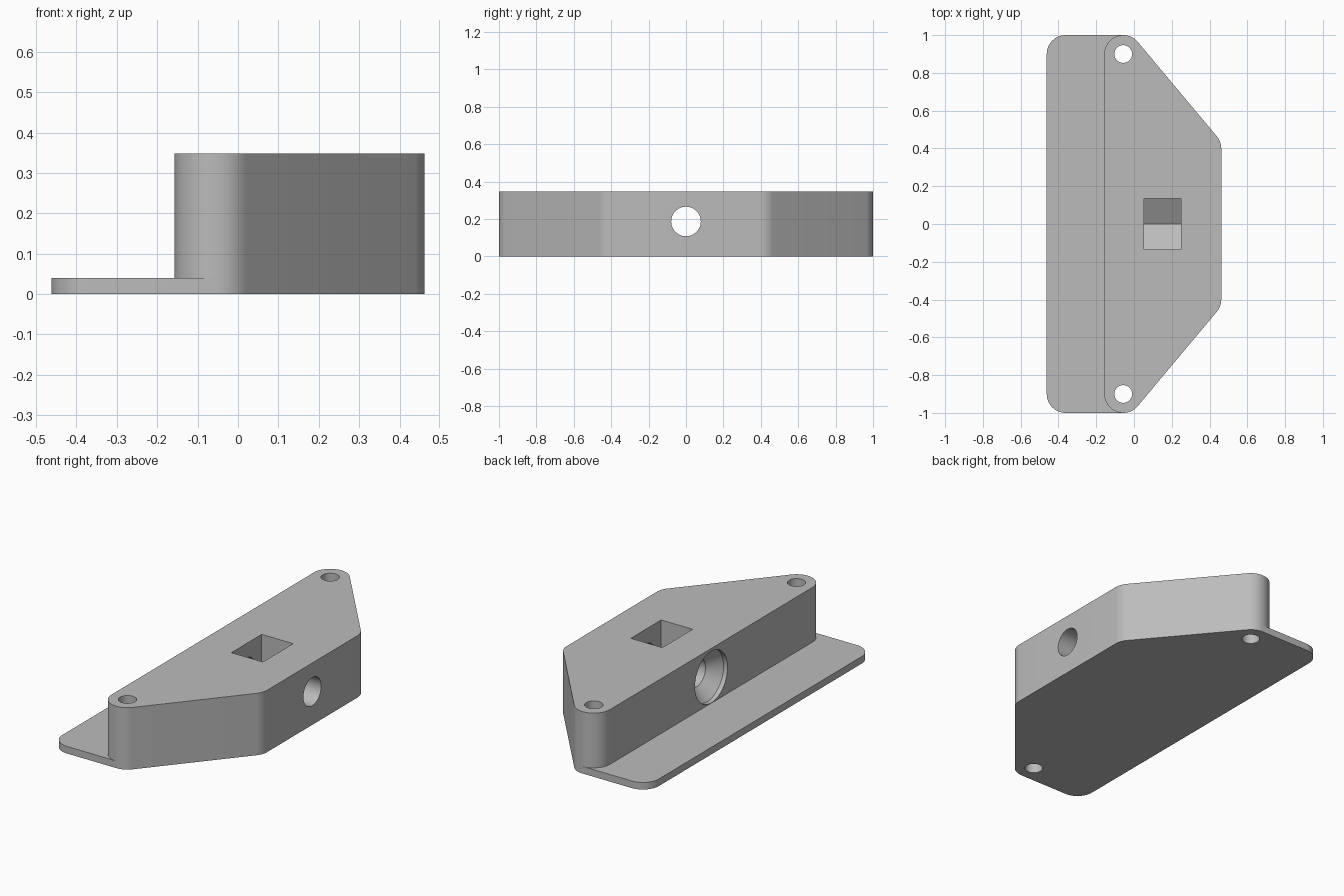
import bpy
import bmesh
from math import cos, sin, pi, radians
from mathutils import Matrix, Vector

if "Cube" in bpy.data.objects:
    bpy.data.objects.remove(bpy.data.objects["Cube"], do_unlink=True)

HEIGHT = 0.348
PLATE = 0.04
ROUND = 0.1
EAR = Vector((-0.057, 0.9))
BORE_Z = 0.187

grey = bpy.data.materials.new("plain grey")
grey.use_nodes = True
colour = (0.5, 0.5, 0.5, 1)
grey.diffuse_color = colour
grey.node_tree.nodes["Principled BSDF"].inputs["Base Color"].default_value = colour


def make(name, bm):
    bmesh.ops.recalc_face_normals(bm, faces=bm.faces)
    mesh = bpy.data.meshes.new(name)
    bm.to_mesh(mesh)
    bm.free()
    mesh.materials.append(grey)
    obj = bpy.data.objects.new(name, mesh)
    bpy.context.collection.objects.link(obj)
    return obj


def prism(name, points, direction):
    bm = bmesh.new()
    face = bm.faces.new([bm.verts.new(p) for p in points])
    out = bmesh.ops.extrude_face_region(bm, geom=[face])
    moved = [g for g in out["geom"] if isinstance(g, bmesh.types.BMVert)]
    bmesh.ops.translate(bm, verts=moved, vec=direction)
    return make(name, bm)


def arc(centre, start, end, steps):
    angles = [radians(start + (end - start) * i / steps) for i in range(steps + 1)]
    return [(centre[0] + ROUND * cos(a), centre[1] + ROUND * sin(a), 0) for a in angles]


def mirrored(half):
    return half + [(x, -y, z) for x, y, z in reversed(half)]


def combine(target, other, operation):
    mod = target.modifiers.new("combine", 'BOOLEAN')
    mod.operation = operation
    mod.solver = 'EXACT'
    mod.object = other
    bpy.context.view_layer.objects.active = target
    bpy.ops.object.modifier_apply(modifier=mod.name)
    bpy.data.objects.remove(other, do_unlink=True)


# Tall body with rounded ears and slanted shoulders
slant = 39.7
body = prism("mounting_block",
             mirrored(arc((0.362, 0.4), 0, slant, 8)
                      + arc(EAR, slant, 90, 10) + arc(EAR, 90, 180, 16)),
             (0, 0, HEIGHT))

# Thin flange along one side
flange = prism("flange",
               mirrored([(EAR.x, EAR.y + ROUND, 0)] + arc((-0.362, 0.9), 90, 180, 16)),
               (0, 0, PLATE))
combine(body, flange, 'UNION')

# Vertical screw holes through the ears
for side in (-1, 1):
    bm = bmesh.new()
    bmesh.ops.create_cone(bm, cap_ends=True, segments=40, radius1=0.047, radius2=0.047,
                          depth=1, matrix=Matrix.Translation((EAR.x, side * EAR.y, 0)))
    combine(body, make("ear_hole_cutter", bm), 'DIFFERENCE')

# Horizontal bore with a countersunk mouth
bm = bmesh.new()
rings = []
for x, r in ((-0.2, 0.145), (-0.132, 0.145), (-0.066, 0.079), (0.6, 0.079)):
    rings.append([bm.verts.new((x, r * cos(2 * pi * i / 48), BORE_Z + r * sin(2 * pi * i / 48)))
                  for i in range(48)])
for a, b in zip(rings, rings[1:]):
    for i in range(48):
        j = (i + 1) % 48
        bm.faces.new((a[i], a[j], b[j], b[i]))
bm.faces.new(rings[0])
bm.faces.new(rings[-1])
combine(body, make("bore_cutter", bm), 'DIFFERENCE')

# Nut pocket, open at the top with a V-shaped floor
half = 0.135
slope = half * 0.577
pocket = prism("pocket_cutter",
               [(0.053, y, z) for y, z in ((-half, 0.5), (-half, BORE_Z - slope),
                                           (0, BORE_Z - 2 * slope),
                                           (half, BORE_Z - slope), (half, 0.5))],
               (0.196, 0, 0))
combine(body, pocket, 'DIFFERENCE')

# Smooth the rounded walls, keep the edges crisp
body.select_set(True)
bpy.context.view_layer.objects.active = body
bpy.ops.object.shade_smooth_by_angle(angle=radians(25))
